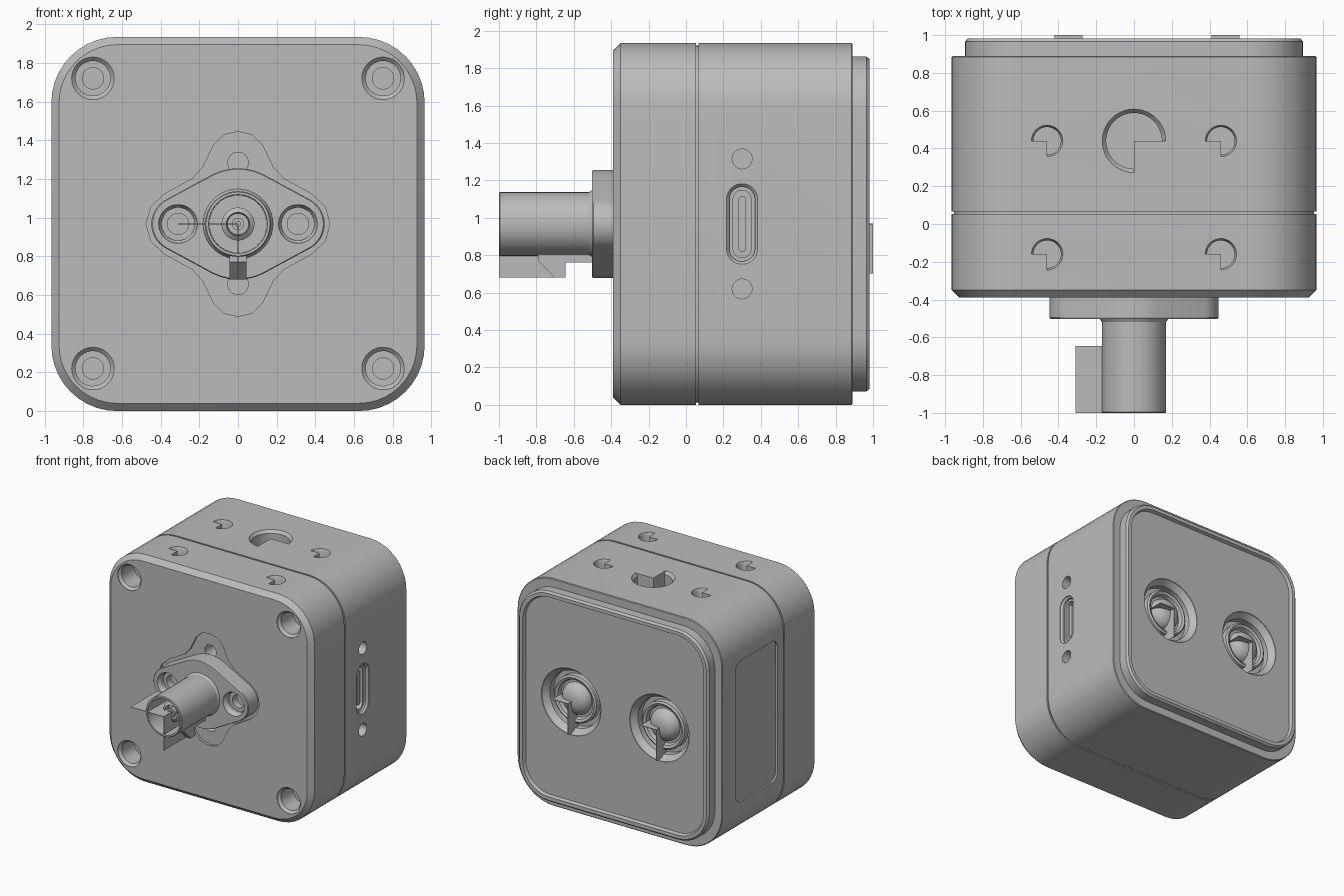
import bpy, bmesh
from math import cos, sin, pi, radians
from mathutils.geometry import convex_hull_2d

if "Cube" in bpy.data.objects:
    bpy.data.objects.remove(bpy.data.objects["Cube"])

CZ = 0.967  # height of the centre line
grey = bpy.data.materials.new("plain grey")
grey.use_nodes = True
grey.diffuse_color = (0.5, 0.5, 0.5, 1)
grey.node_tree.nodes["Principled BSDF"].inputs["Base Color"].default_value = (0.5, 0.5, 0.5, 1)

AXES = {
    "X": lambda u, v, d: (d, u, v),
    "Y": lambda u, v, d: (u, d, v),
    "Z": lambda u, v, d: (u, v, d),
}


# Outlines
def circle(u, v, r, n=40):
    return [(u + r * cos(2 * pi * i / n), v + r * sin(2 * pi * i / n)) for i in range(n)]


def sector(u, v, r, start, n=30):
    arc = [radians(start + 270 * i / n) for i in range(n + 1)]
    return [(u, v)] + [(u + r * cos(a), v + r * sin(a)) for a in arc]


def rounded(u, v, hw, hh, r, n=10):
    pts = []
    for k, (sx, sy) in enumerate([(1, 1), (-1, 1), (-1, -1), (1, -1)]):
        for i in range(n + 1):
            a = pi / 2 * (k + i / n)
            pts.append((u + sx * (hw - r) + r * cos(a), v + sy * (hh - r) + r * sin(a)))
    return pts


def rect(u0, u1, v0, v1):
    return [(u0, v0), (u1, v0), (u1, v1), (u0, v1)]


# Closed solid through a series of (outline, depth) rings
def loft(name, rings, axis="Y"):
    bm = bmesh.new()
    loops = [[bm.verts.new(AXES[axis](u, v, d)) for u, v in pts] for pts, d in rings]
    for a, b in zip(loops, loops[1:]):
        for i in range(len(a)):
            j = (i + 1) % len(a)
            bm.faces.new((a[i], a[j], b[j], b[i]))
    bm.faces.new(loops[0])
    bm.faces.new(loops[-1])
    bmesh.ops.recalc_face_normals(bm, faces=bm.faces)
    mesh = bpy.data.meshes.new(name)
    bm.to_mesh(mesh)
    bm.free()
    mesh.materials.append(grey)
    ob = bpy.data.objects.new(name, mesh)
    bpy.context.collection.objects.link(ob)
    return ob


def turned(name, u, v, profile, axis="Y"):
    return loft(name, [(circle(u, v, r), d) for r, d in profile], axis)


def cut(ob, cutters):
    bpy.context.view_layer.objects.active = ob
    for c in cutters:
        mod = ob.modifiers.new("cut", "BOOLEAN")
        mod.operation, mod.solver, mod.object = "DIFFERENCE", "EXACT", c
        bpy.ops.object.modifier_apply(modifier=mod.name)
        bpy.data.objects.remove(c)


def body(inset):
    return rounded(0, CZ, 0.965 - inset, CZ - inset, 0.34 - inset)


def top_hole(x, y, r, start):
    steps = [(1, 1.96), (1, 2 * CZ), (0.88, 1.91), (0.88, 1.80)]
    return loft("hole_cutter", [(sector(x, y, r * k, start), z) for k, z in steps], "Z")


# Two halves of the case, meeting in a seam groove
front_cover = loft("front_cover", [(body(0.04), -0.39), (body(0), -0.35), (body(0), 0.053),
                                   (body(0.012), 0.053), (body(0.012), 0.06)])
housing = loft("main_housing", [(body(0.012), 0.06), (body(0.012), 0.067), (body(0), 0.067),
                                (body(0), 0.885), (body(0.006), 0.89)])

# Screw holes, connector recess and small holes in the front
cutters = []
for x in (-0.75, 0.75):
    for z in (0.22, 1.72):
        cutters.append(turned("screw_cutter", x, z, [(0.11, -0.42), (0.11, -0.385), (0.09, -0.365),
                                                     (0.09, -0.2), (0.055, -0.2), (0.055, -0.05)]))
    cutters.append(top_hole(x * 0.613, -0.16, 0.083, -90))
quarter = [(0.475, 0), (0.45, 0.09), (0.38, 0.155), (0.235, 0.235), (0.18, 0.295),
           (0.125, 0.41), (0.075, 0.46), (0, 0.478)]
half = quarter + [(-x, z) for x, z in quarter[-2::-1]]
lobes = [(x, CZ + z) for x, z in half] + [(x, CZ - z) for x, z in half[-2:0:-1]]
cutters.append(loft("recess_cutter", [(lobes, -0.42), (lobes, -0.37)]))
for z in (0.655, 1.285):
    cutters.append(turned("pin_hole_cutter", 0, z, [(0.053, -0.42), (0.053, -0.25)]))
cut(front_cover, cutters)

# Top holes, side socket, indicator holes, side panel and lens wells
cutters = [top_hole(x, 0.44, 0.083, -90) for x in (-0.46, 0.46)]
cutters.append(top_hole(0, 0.44, 0.168, 0))
cutters.append(loft("socket_cutter", [(rounded(0.3, CZ, w, w + 0.132, w * 0.99), x) for w, x in
                                      [(0.083, 1), (0.083, 0.96), (0.068, 0.945), (0.068, 0.93),
                                       (0.048, 0.93), (0.048, 0.8)]], "X"))
for z in (0.62, 1.315):
    cutters.append(turned("indicator_cutter", 0.3, z, [(0.053, 1), (0.053, 0.88)], "X"))
panel = rounded(0.43, CZ, 0.28, 0.6, 0.07)
cutters.append(loft("panel_cutter", [(panel, -1), (panel, -0.95)], "X"))
LENS_X = (-0.418, 0.413)
cutters += [turned("well_cutter", x, CZ, [(0.24, 0.92), (0.24, 0.82)]) for x in LENS_X]
cut(housing, cutters)
tongue = rounded(0.3, CZ, 0.018, 0.15, 0.017)
loft("socket_tongue", [(tongue, 0.79), (tongue, 0.925)], "X")


# Rear plate with a raised rim and tapered lens openings
def plate(inset):
    return rounded(0, CZ, 0.895 - inset, 0.895 - inset, 0.29 - inset)


rear_plate = loft("rear_plate", [(plate(0), 0.885), (plate(0), 0.965), (plate(0.015), 0.982),
                                 (plate(0.045), 0.982), (plate(0.055), 0.955)])
cut(rear_plate, [turned("opening_cutter", x, CZ, [(0.28, 1), (0.28, 0.95), (0.24, 0.9), (0.24, 0.87)])
                 for x in LENS_X])

# Lenses, each with two thin fins on its axis
for side, x in zip(("right", "left"), LENS_X):
    turned(side + "_lens", x, CZ, [(0.238, 0.81), (0.238, 0.85), (0.2, 0.85), (0.2, 0.9), (0.185, 0.91),
                                   (0.165, 0.9), (0.155, 0.87), (0.135, 0.87), (0.128, 0.895),
                                   (0.105, 0.925), (0.07, 0.945), (0.03, 0.953)])
    upright = rect(x - 0.002, x + 0.002, CZ - 0.265, CZ)
    level = rect(x, x + 0.145, CZ - 0.002, CZ + 0.002)
    for kind, outline in (("upright", upright), ("level", level)):
        loft(f"{side}_lens_{kind}_fin", [(outline, 0.86), (outline, 1.0)])

# Connector flange with two countersunk holes
points = circle(0, CZ, 0.288) + circle(-0.305, CZ, 0.143) + circle(0.305, CZ, 0.143)
hull = [points[i] for i in convex_hull_2d(points)]
flange = loft("connector_flange", [(hull, -0.365), (hull, -0.495), ([(u * 0.985, CZ + (v - CZ) * 0.985)
                                                                    for u, v in hull], -0.502)])
cut(flange, [turned("flange_cutter", x, CZ, [(0.1, -0.52), (0.1, -0.495), (0.085, -0.47),
                                             (0.085, -0.44), (0.055, -0.44), (0.055, -0.38)])
             for x in (-0.31, 0.31)])

# Hollow connector barrel with its centre contact
turned("connector_barrel", 0, CZ, [(0.185, -0.495), (0.17, -0.52), (0.17, -0.995), (0.165, -1.0),
                                   (0.152, -1.0), (0.148, -0.72), (0.085, -0.72), (0.085, -0.88),
                                   (0.06, -0.9), (0.055, -0.86), (0.032, -0.86), (0.032, -0.9),
                                   (0.014, -0.9), (0.014, -0.85)])

# Key under the barrel
key = [(-0.79, 0.82), (-0.79, 0.77), (-0.70, 0.68), (-0.645, 0.68),
       (-0.645, 0.76), (-0.495, 0.76), (-0.495, 0.82)]
loft("barrel_key", [(key, -0.045), (key, 0.045)], "X")

# Thin fins along the barrel
for kind, outline in (("level", rect(-0.31, 0, CZ - 0.002, CZ + 0.002)),
                      ("upright", rect(-0.002, 0.002, 0.68, CZ))):
    loft(f"barrel_{kind}_fin", [(outline, -1.0), (outline, -0.645)])

# Smooth curved walls, keep edges sharp
bpy.ops.object.select_all(action="DESELECT")
for ob in bpy.context.collection.objects:
    if ob.type == "MESH" and grey.name in ob.data.materials:
        ob.select_set(True)
        bpy.context.view_layer.objects.active = ob
bpy.ops.object.shade_smooth_by_angle(angle=radians(30))
